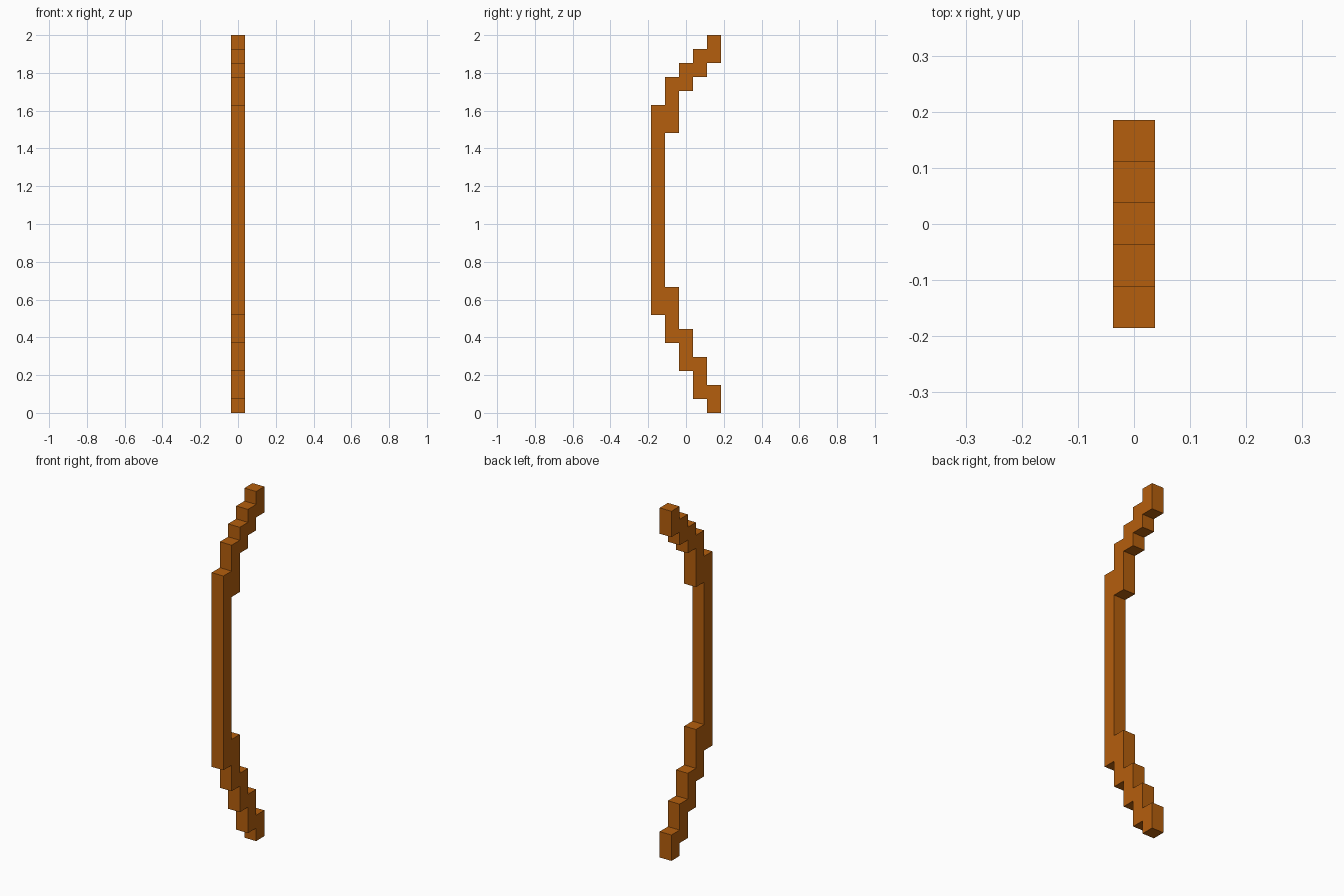
import bpy
import bmesh

if "Cube" in bpy.data.objects:
    bpy.data.objects.remove(bpy.data.objects["Cube"], do_unlink=True)

U = 2 / 27  # one block of the stepped bow

# Wood material
wood = bpy.data.materials.new("orange brown wood")
wood.use_nodes = True
colour = (0.462, 0.114, 0.004, 1)
wood.diffuse_color = colour
bsdf = wood.node_tree.nodes["Principled BSDF"]
bsdf.inputs["Base Color"].default_value = colour
bsdf.inputs["Roughness"].default_value = 0.8

# Height spans (bottom, top) of each one-block column behind the grip
GRIP = (7, 22)
LOWER_LIMB = [(5, 9), (3, 6), (1, 4), (0, 2)]
UPPER_LIMB = [(20, 24), (23, 25), (24, 26), (25, 27)]


def steps(heights, start):
    """Stair outline: two points per column, running backwards in y."""
    return [(start + i + k, h) for i, h in enumerate(heights) for k in (0, 1)]


# Closed side outline: up the front, over the tip, back down the inside
outline = steps([GRIP[1]] + [top for _, top in UPPER_LIMB], 0)
outline += reversed(steps([bottom for bottom, _ in UPPER_LIMB], 1))
outline += steps([top for _, top in LOWER_LIMB], 1)
outline += reversed(steps([GRIP[0]] + [bottom for bottom, _ in LOWER_LIMB], 0))

# Extrude the outline across the width of one block
bm = bmesh.new()
side = bm.faces.new([bm.verts.new((-U / 2, (y - 2.5) * U, z * U)) for y, z in outline])
extruded = bmesh.ops.extrude_face_region(bm, geom=[side])["geom"]
verts = [g for g in extruded if isinstance(g, bmesh.types.BMVert)]
bmesh.ops.translate(bm, verts=verts, vec=(U, 0, 0))
bmesh.ops.recalc_face_normals(bm, faces=bm.faces[:])

mesh = bpy.data.meshes.new("bow_stave")
bm.to_mesh(mesh)
bm.free()
mesh.materials.append(wood)
bow = bpy.data.objects.new("bow_stave", mesh)
bpy.context.collection.objects.link(bow)
